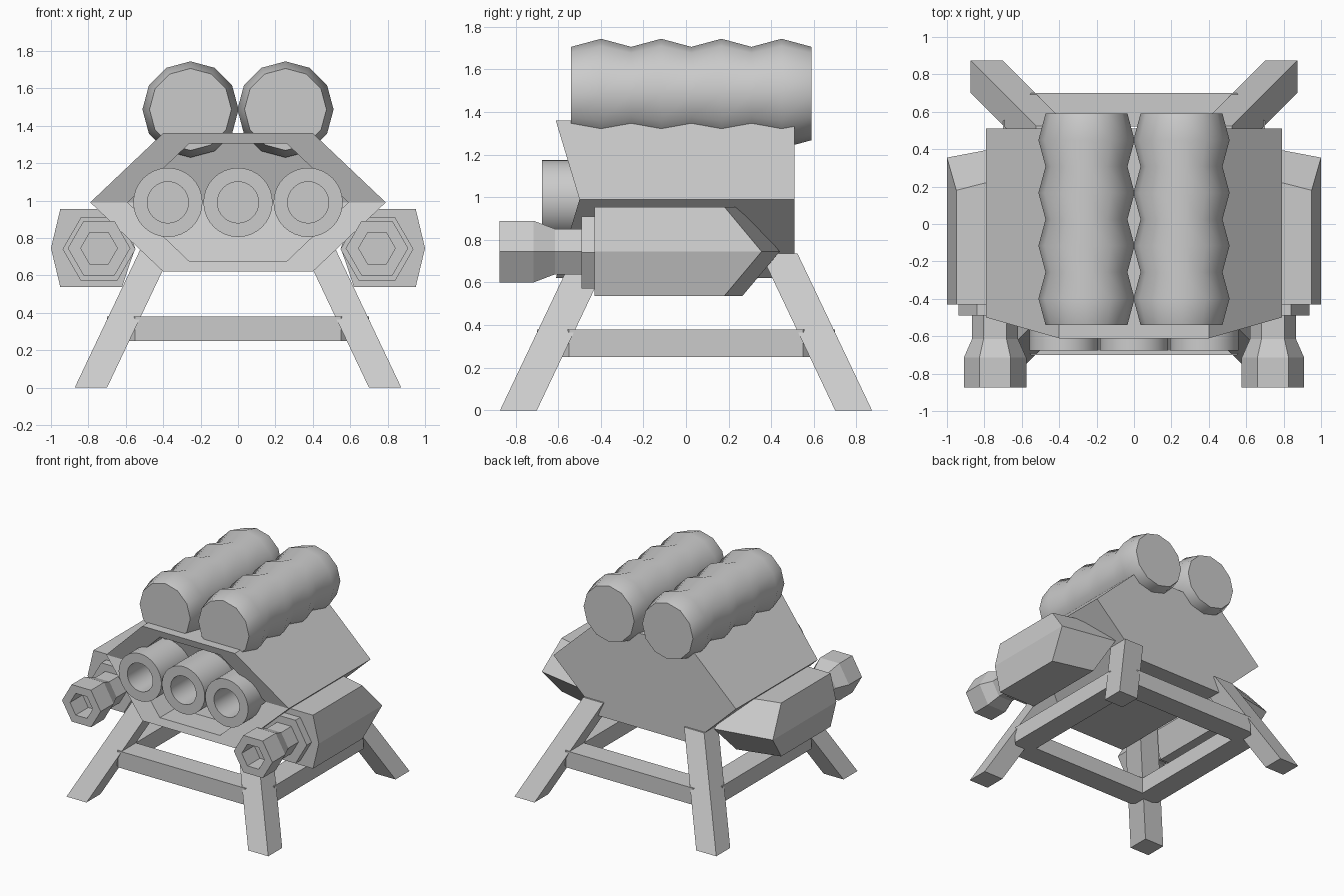
import bpy, bmesh
from math import cos, sin, pi, radians

cube = bpy.data.objects.get("Cube")
if cube:
    bpy.data.objects.remove(cube, do_unlink=True)

GREY = (0.6, 0.6, 0.6, 1)
mat = bpy.data.materials.new("plain_grey")
mat.use_nodes = True
mat.diffuse_color = GREY
mat.node_tree.nodes["Principled BSDF"].inputs["Base Color"].default_value = GREY


def loft(name, rings, split_caps=False, smooth=False):
    """Skin a row of equal rings and close both ends; hex caps can fold along their middle."""
    bm = bmesh.new()
    rows = [[bm.verts.new(p) for p in ring] for ring in rings]
    n = len(rows[0])
    for a, b in zip(rows, rows[1:]):
        for i in range(n):
            j = (i + 1) % n
            bm.faces.new((a[i], a[j], b[j], b[i]))
    for end in (rows[0], rows[-1]):
        if split_caps:
            bm.faces.new(end[:4])
            bm.faces.new((end[3], end[4], end[5], end[0]))
        else:
            bm.faces.new(end)
    bmesh.ops.recalc_face_normals(bm, faces=bm.faces)
    mesh = bpy.data.meshes.new(name)
    bm.to_mesh(mesh)
    bm.free()
    mesh.materials.append(mat)
    obj = bpy.data.objects.new(name, mesh)
    bpy.context.collection.objects.link(obj)
    if smooth:
        bpy.ops.object.select_all(action="DESELECT")
        obj.select_set(True)
        bpy.context.view_layer.objects.active = obj
        bpy.ops.object.shade_smooth_by_angle(angle=radians(30))
    return obj


def turned(name, x, z, sides, profile, smooth=False):
    """Turn (radius, y) steps around an axis running front to back."""
    rings = [[(x + r * cos(2 * pi * i / sides), y, z + r * sin(2 * pi * i / sides))
              for i in range(sides)] for r, y in profile]
    return loft(name, rings, smooth=smooth)


# Hexagonal body with a folded front and a recessed bay
MID = 0.99


def body_ring(wide, narrow, rise, y_of_z):
    outline = [(-wide, 0), (-narrow, rise), (narrow, rise),
               (wide, 0), (narrow, -rise), (-narrow, -rise)]
    return [(x, y_of_z(MID + h), MID + h) for x, h in outline]


def fold(z):
    return -0.50 - 0.3 * abs(z - MID)


loft("body", [
    body_ring(0.79, 0.40, 0.37, lambda z: 0.51),
    body_ring(0.79, 0.40, 0.37, fold),
    body_ring(0.59, 0.26, 0.315, fold),
    body_ring(0.59, 0.26, 0.315, lambda z: fold(z) + 0.2),
], split_caps=True)

# Three launch tubes in the bay
for label, x in (("right", -0.375), ("middle", 0), ("left", 0.375)):
    turned(label + "_tube", x, MID, 32,
           [(0.185, -0.2), (0.185, -0.675), (0.11, -0.675), (0.11, -0.35)], smooth=True)

# Ribbed drums on top
step = 1.13 / 8
ribs = [(0.257 if i % 2 else 0.219, -0.54 + i * step) for i in range(9)]

for label, s in (("left", 1), ("right", -1)):
    turned(label + "_drum", s * 0.254, 1.487, 12, ribs, smooth=True)

    # Side pod with a wedge-shaped rear
    outline = [(1.0, 0.745, 0.355), (0.95, 0.955, 0.18), (0.62, 0.955, 0.265),
               (0.55, 0.745, 0.44), (0.62, 0.537, 0.265), (0.95, 0.537, 0.18)]
    loft(label + "_pod", [[(s * x, -0.43, z) for x, z, y in outline],
                          [(s * x, y, z) for x, z, y in outline]], split_caps=True)

    # Hexagonal collar and flared gun barrel
    turned(label + "_collar", s * 0.743, 0.74, 6, [(0.195, -0.42), (0.195, -0.49)])
    turned(label + "_barrel", s * 0.743, 0.745, 6,
           [(0.123, -0.45), (0.123, -0.615), (0.167, -0.715),
            (0.167, -0.875), (0.098, -0.875), (0.098, -0.72)])

    # Splayed legs
    for end, t in (("front", -1), ("back", 1)):
        rings = []
        for z, inner in ((0, 0.70), (0.737, 0.35)):
            outer = inner + 0.173
            rings.append([(s * x, t * y, z) for x, y in
                          ((inner, inner), (outer, inner), (outer, outer), (inner, outer))])
        loft(f"{end}_{label}_leg", rings)

# Square brace frame with clipped corners
plan = [(-0.55, -0.70), (0.55, -0.70), (0.625, -0.625),
        (0.52, -0.52), (-0.52, -0.52), (-0.625, -0.625)]
for i, label in enumerate(("front", "left", "back", "right")):
    bar = loft(label + "_brace", [[(x, y, z) for x, y in plan] for z in (0.25, 0.38)])
    bar.rotation_euler.z = i * pi / 2
